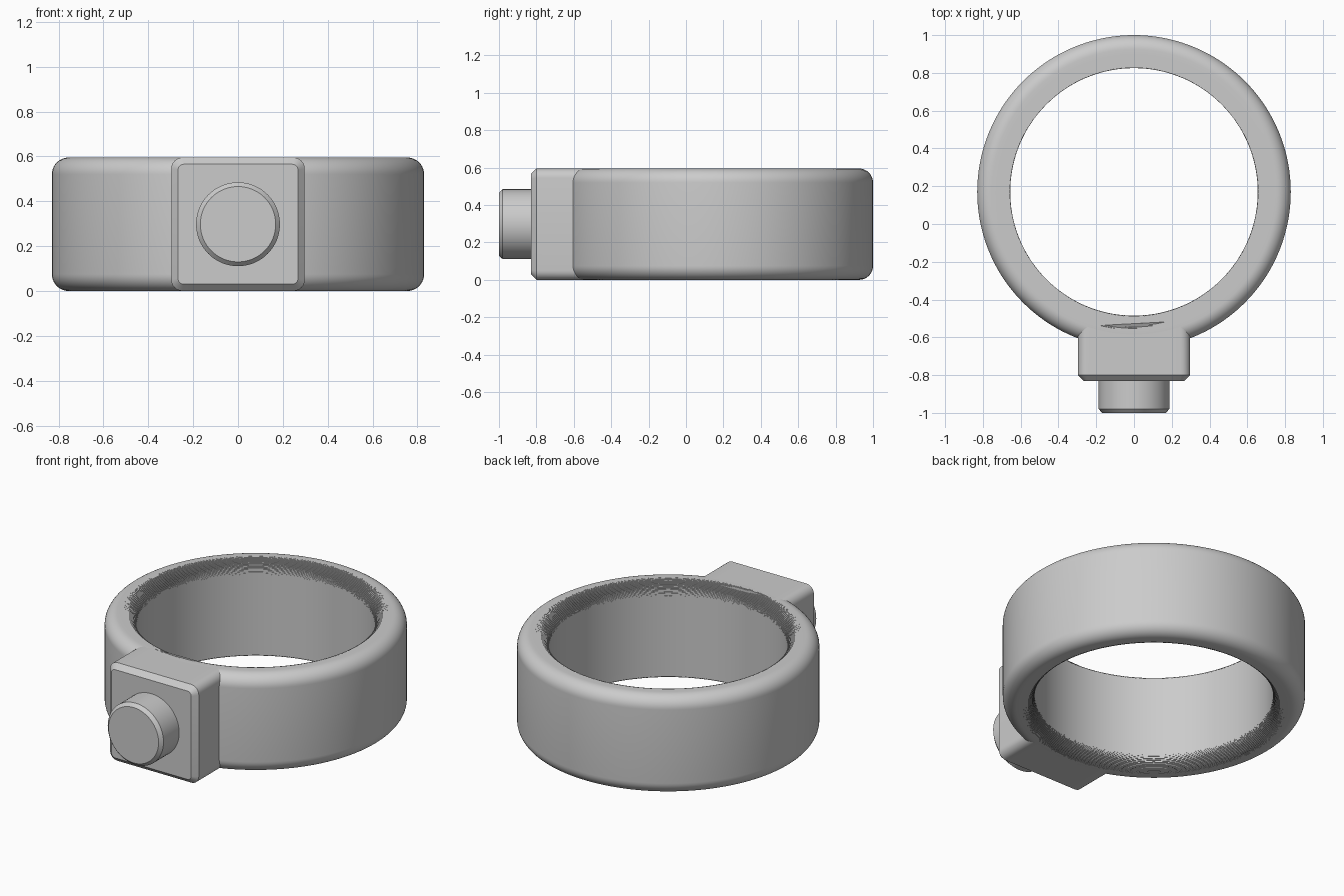
import bpy, bmesh, math

cube = bpy.data.objects.get("Cube")
if cube:
    bpy.data.objects.remove(cube, do_unlink=True)

HEIGHT = 0.595
CENTRE_Y = 0.17
INNER, OUTER = 0.655, 0.83
FILLET = 0.075
STEPS = 16

grey = bpy.data.materials.new("plain grey")
grey.use_nodes = True
colour = (0.6, 0.6, 0.6, 1)
grey.diffuse_color = colour
grey.node_tree.nodes["Principled BSDF"].inputs["Base Color"].default_value = colour


def loft(name, sections, closed=False):
    """Skin a series of equal-length point loops, capping the ends if open."""
    bm = bmesh.new()
    loops = [[bm.verts.new(p) for p in s] for s in sections]
    pairs = list(zip(loops, loops[1:]))
    if closed:
        pairs.append((loops[-1], loops[0]))
    for a, b in pairs:
        for i in range(len(a)):
            j = (i + 1) % len(a)
            bm.faces.new((a[i], a[j], b[j], b[i]))
    if not closed:
        bm.faces.new(loops[0])
        bm.faces.new(loops[-1])
    bmesh.ops.recalc_face_normals(bm, faces=bm.faces)
    mesh = bpy.data.meshes.new(name)
    bm.to_mesh(mesh)
    bm.free()
    mesh.materials.append(grey)
    obj = bpy.data.objects.new(name, mesh)
    bpy.context.collection.objects.link(obj)
    bpy.ops.object.select_all(action='DESELECT')
    obj.select_set(True)
    bpy.context.view_layer.objects.active = obj
    bpy.ops.object.shade_smooth_by_angle(angle=math.radians(25))
    return obj


def arc(cx, cz, r, start, end, n):
    return [(cx + r * math.cos(start + (end - start) * i / n),
             cz + r * math.sin(start + (end - start) * i / n)) for i in range(n + 1)]


# Ring: smooth outer fillets, finely stepped inner fillets
quarter = math.pi / 2
outer_top = arc(OUTER - FILLET, HEIGHT - FILLET, FILLET, 0, quarter, 10)
curve = arc(INNER + FILLET, HEIGHT - FILLET, FILLET, quarter, 2 * quarter, STEPS)
inner_top = [curve[0]]
for (r0, z0), (r1, z1) in zip(curve, curve[1:]):
    inner_top += [(r0, z1), (r1, z1)]
upper = outer_top + inner_top
profile = upper + [(r, HEIGHT - z) for r, z in reversed(upper)]
SEGMENTS = 144
ring = [[(r * math.cos(a), CENTRE_Y + r * math.sin(a), z) for r, z in profile]
        for a in (math.tau * i / SEGMENTS for i in range(SEGMENTS))]
loft("ring", ring, closed=True)


# Clamp block: rounded square, back edge following the ring, chamfered front
def rounded_square(half, radius):
    c, mid = half - radius, HEIGHT / 2
    right = arc(c, mid - c, radius, -quarter, 0, 6) + arc(c, mid + c, radius, 0, quarter, 6)
    top = [(c * (1 - i / 5), mid + c + radius) for i in range(1, 10)]
    turned = [(-x, HEIGHT - z) for x, z in right + top]
    return right + top + turned


HALF, CHAMFER = HEIGHT / 2, 0.03
body = rounded_square(HALF, 0.05)
face = rounded_square(HALF - CHAMFER, 0.025)
SEAT = INNER + FILLET + 0.005
block = [
    [(x, CENTRE_Y - math.sqrt(SEAT ** 2 - x ** 2), z) for x, z in body],
    [(x, CHAMFER - 0.83, z) for x, z in body],
    [(x, -0.83, z) for x, z in face],
]
loft("clamp_block", block)

# Screw stud with a chamfered end
stud = [[(r * math.cos(math.tau * i / 64), y, HALF + r * math.sin(math.tau * i / 64))
         for i in range(64)]
        for y, r in ((-0.8, 0.187), (-0.98, 0.187), (-1, 0.168))]
loft("screw_stud", stud)
